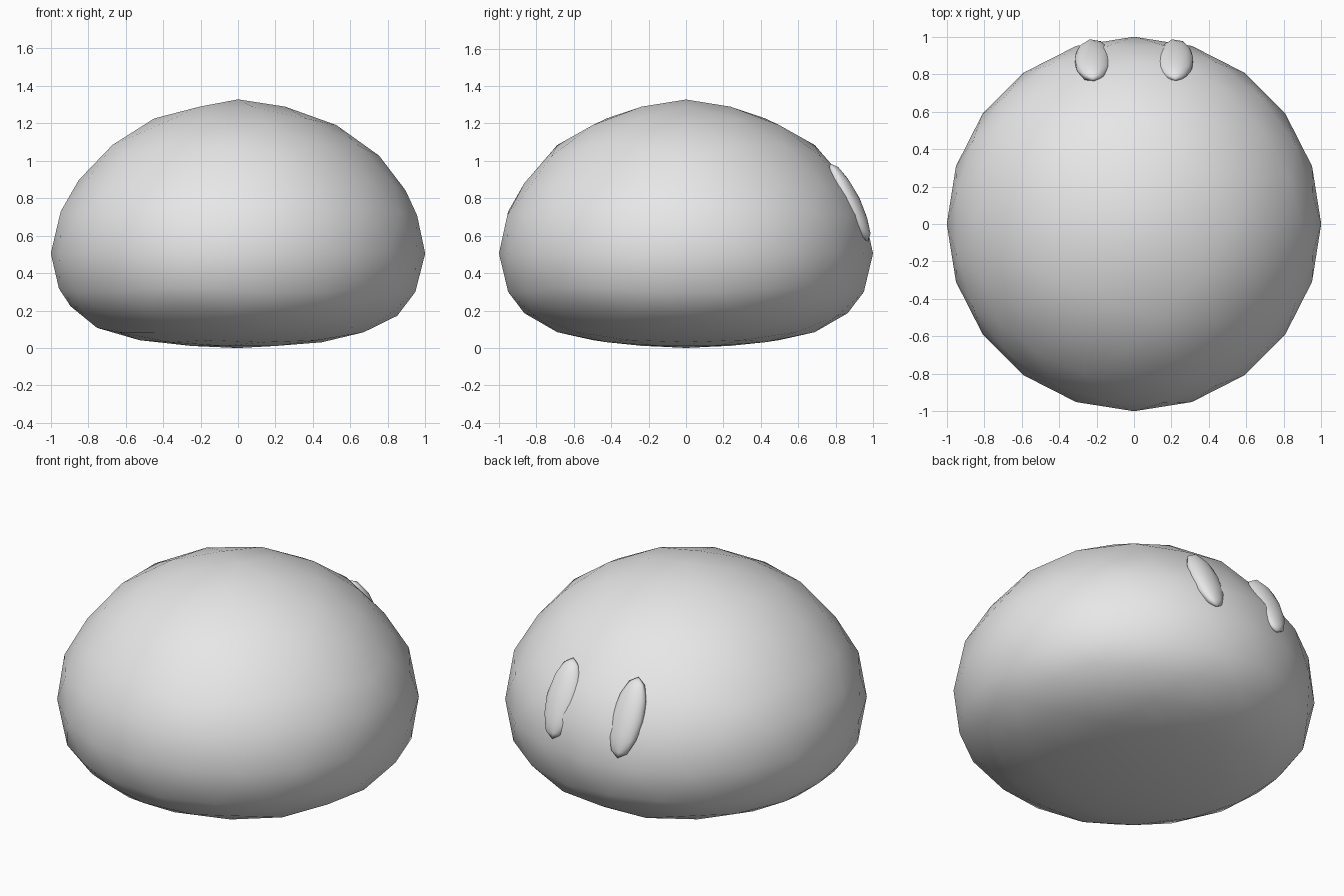
import bpy
import math

cube = bpy.data.objects.get("Cube")
if cube:
    bpy.data.objects.remove(cube, do_unlink=True)

# One plain grey for everything
grey = bpy.data.materials.new("light_grey")
grey.use_nodes = True
colour = (0.8, 0.8, 0.8, 1.0)
grey.diffuse_color = colour
for node in grey.node_tree.nodes:
    if node.type == "BSDF_PRINCIPLED":
        node.inputs["Base Color"].default_value = colour

# Sphere height -> dome height: flattened belly, tall crown
PROFILE = [(-1, 0), (-0.96, 0.014), (-0.85, 0.042), (-0.67, 0.102),
           (-0.51, 0.18), (-0.45, 0.222), (-0.28, 0.297), (0, 0.505),
           (0.28, 0.732), (0.45, 0.845), (0.53, 0.90), (0.67, 1.04),
           (0.85, 1.19), (0.96, 1.28), (1, 1.328)]


def dome_height(t):
    t = max(-1.0, min(1.0, t))
    for (a, low), (b, high) in zip(PROFILE, PROFILE[1:]):
        if t <= b:
            return low + (high - low) * (t - a) / (b - a)
    return PROFILE[-1][1]


def ball(name, detail, location=(0, 0, 0), scale=(1, 1, 1), tilt=0.0):
    bpy.ops.mesh.primitive_ico_sphere_add(
        subdivisions=detail, radius=1, location=location, rotation=(tilt, 0, 0))
    obj = bpy.context.object
    obj.name = name
    obj.scale = scale
    obj.data.materials.append(grey)
    bpy.ops.object.shade_smooth()
    return obj


# Dome-shaped body
body = ball("body", 3)
for v in body.data.vertices:
    v.co.z = dome_height(v.co.z)
body.data.update()

# Two slim oval eyes leaning back against the dome
for name, x in (("left_eye", 0.22), ("right_eye", -0.22)):
    ball(name, 2, (x, 0.873, 0.777), (0.1, 0.06, 0.232), math.radians(26))
